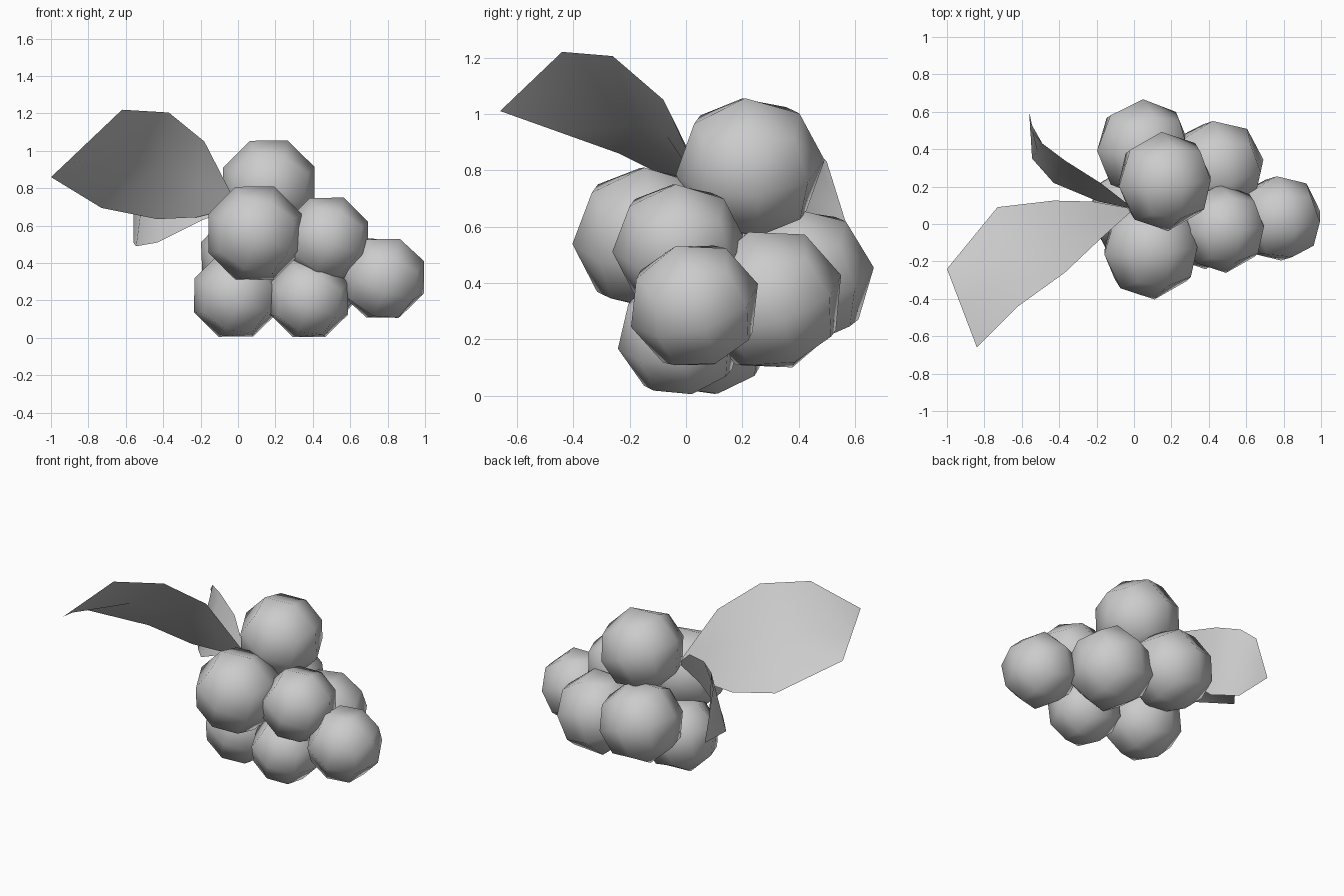
import bpy, bmesh
from math import radians
from mathutils import Vector, Euler

if "Cube" in bpy.data.objects:
    bpy.data.objects.remove(bpy.data.objects["Cube"])


def berry(name, x, y, z, r, rx, ry, rz):
    """Coarse eight-sided ball: a subdivided cube pushed out to a sphere."""
    bm = bmesh.new()
    bmesh.ops.create_cube(bm, size=2)
    bmesh.ops.subdivide_edges(bm, edges=bm.edges[:], cuts=1, use_grid_fill=True)
    turn = Euler([radians(a) for a in (rx, ry, rz)]).to_matrix()
    for v in bm.verts:
        v.co = turn @ v.co.normalized() * r
    me = bpy.data.meshes.new(name)
    bm.to_mesh(me)
    bm.free()
    me.shade_smooth()
    ob = bpy.data.objects.new(name, me)
    ob.location = (x, y, z)
    bpy.context.collection.objects.link(ob)


# Berries: x, y, z, radius, tilt in degrees
berries = [
    (0.165, 0.228, 0.81, 0.266, 6, 22, 6), (0.09, -0.135, 0.56, 0.27, 5, 22, 6),
    (0.475, -0.025, 0.53, 0.238, 5, 22, 6), (0.775, 0.03, 0.32, 0.238, 20, 20, 10),
    (-0.01, 0.07, 0.228, 0.243, 10, 22, 8), (0.38, -0.02, 0.21, 0.226, 12, 22, 5),
    (0.44, 0.30, 0.34, 0.266, 20, 16, 10), (0.05, 0.405, 0.42, 0.264, 8, 20, 3),
]
for i, b in enumerate(berries):
    berry(f"berry_{i + 1}", *b)


def leaf(name, base, upper, lower):
    """Thin curled leaf: two rims fanning out of one base point."""
    verts = [base]
    for u, l in zip(upper, lower):
        verts += [Vector(u), (Vector(u) + Vector(l)) / 2, Vector(l)]
    faces = [(0, 1, 2), (0, 2, 3)]
    for k in range(len(upper) - 1):
        a = 1 + 3 * k
        faces += [(a, a + 3, a + 4, a + 1), (a + 1, a + 4, a + 5, a + 2)]
    me = bpy.data.meshes.new(name)
    me.from_pydata(verts, [], faces)
    me.shade_smooth()
    bpy.context.collection.objects.link(bpy.data.objects.new(name, me))


# Leaves
base = (0.0, 0.08, 0.70)
leaf("large_leaf", base,
     [(-0.18, -0.08, 1.05), (-0.37, -0.26, 1.205), (-0.62, -0.44, 1.22), (-0.84, -0.66, 1.01)],
     [(-0.22, 0.12, 0.645), (-0.43, 0.125, 0.635), (-0.73, 0.09, 0.695), (-1.0, -0.24, 0.86)])
leaf("small_leaf", base,
     [(-0.18, 0.22, 0.86), (-0.37, 0.34, 0.91), (-0.49, 0.43, 0.90), (-0.555, 0.50, 0.83)],
     [(-0.19, 0.12, 0.63), (-0.43, 0.22, 0.51), (-0.545, 0.35, 0.49), (-0.56, 0.60, 0.51)])
